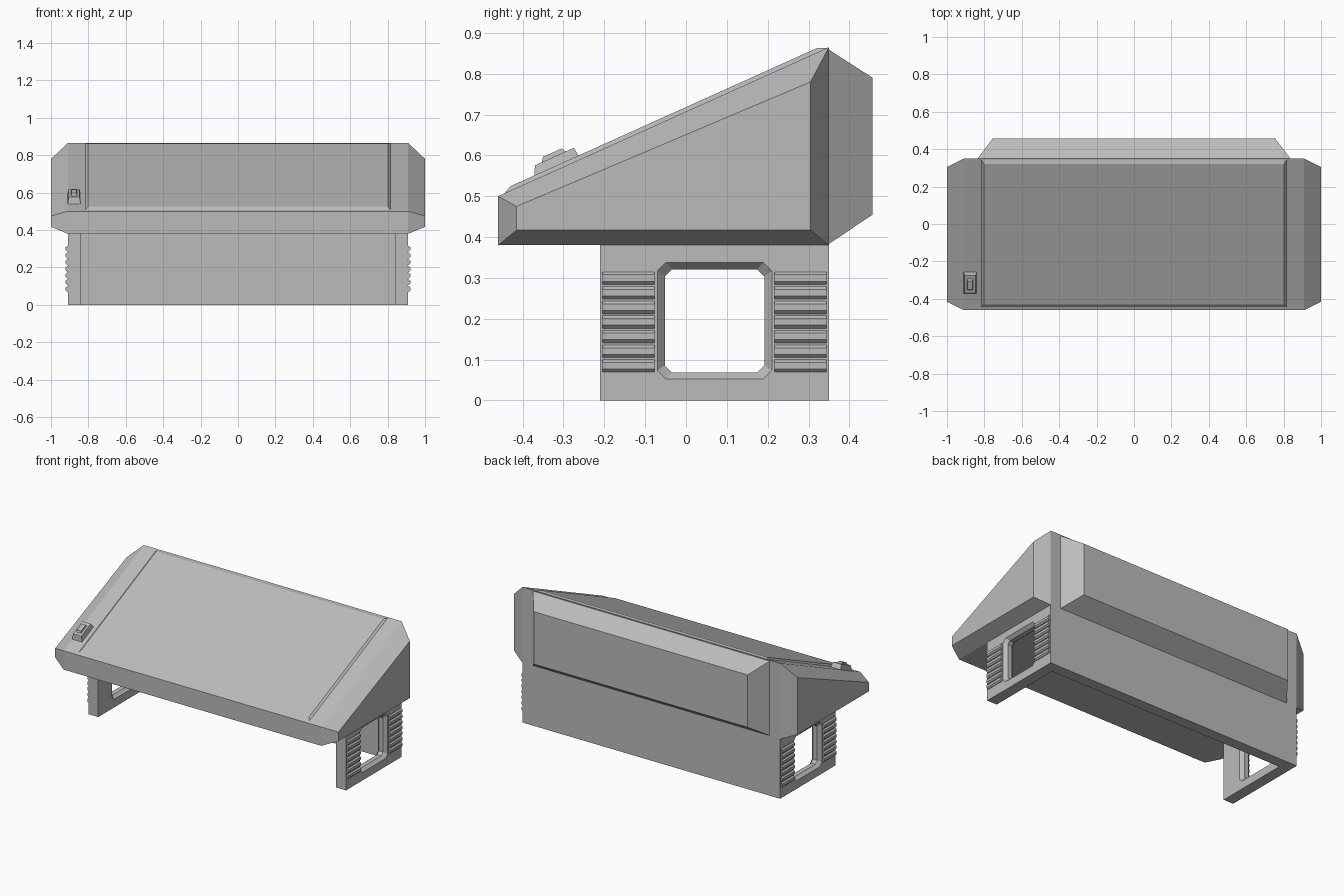
import bpy, bmesh
from mathutils import Vector

cube = bpy.data.objects.get("Cube")
if cube:
    bpy.data.objects.remove(cube, do_unlink=True)

grey = bpy.data.materials.new("plain_grey")
grey.use_nodes = True
colour = (0.5, 0.5, 0.5, 1)
grey.diffuse_color = colour
grey.node_tree.nodes["Principled BSDF"].inputs["Base Color"].default_value = colour


def loft(name, rings):
    """Solid through a list of matching rings, capped at both ends."""
    bm = bmesh.new()
    loops = [[bm.verts.new(p) for p in ring] for ring in rings]
    n = len(loops[0])
    for a, b in zip(loops, loops[1:]):
        for i in range(n):
            j = (i + 1) % n
            bm.faces.new((a[i], a[j], b[j], b[i]))
    bm.faces.new(loops[0])
    bm.faces.new(loops[-1])
    bmesh.ops.recalc_face_normals(bm, faces=bm.faces)
    mesh = bpy.data.meshes.new(name)
    bm.to_mesh(mesh)
    bm.free()
    mesh.materials.append(grey)
    obj = bpy.data.objects.new(name, mesh)
    bpy.context.collection.objects.link(obj)
    return obj


def side_ring(x, profile):
    return [(x, y, z) for y, z in profile]


def deck_z(y):
    """Height of the sloping top at depth y."""
    return 0.5 + (y + 0.46) * 0.365 / 0.81


def deck_ring(x0, x1, y0, y1, lift):
    return [(x, y, deck_z(y) + lift)
            for x, y in ((x0, y0), (x1, y0), (x1, y1), (x0, y1))]


def octagon(x, y0, y1, z0, z1, c):
    return side_ring(x, [(y0 + c, z0), (y1 - c, z0), (y1, z0 + c), (y1, z1 - c),
                         (y1 - c, z1), (y0 + c, z1), (y0, z1 - c), (y0, z0 + c)])


# Wedge body with chamfered ends
full = [(-0.46, 0.38), (-0.46, 0.5), (0.35, 0.865), (0.35, 0.38)]
small = [(-0.415, 0.417), (-0.415, 0.475), (0.305, 0.78), (0.305, 0.417)]
loft("wedge_body", [side_ring(-1, small), side_ring(-0.91, full),
                    side_ring(0.91, full), side_ring(1, small)])

# Raised panel on the sloping top
loft("top_panel", [deck_ring(-0.815, 0.815, -0.445, 0.345, 0),
                   deck_ring(-0.803, 0.803, -0.43, 0.322, 0.011)])

# Tapered housing on the back
loft("rear_housing", [
    [(x, y, z) for x, z in ((-w, z0), (w, z0), (w, z1), (-w, z1))]
    for y, w, z0, z1 in ((0.345, 0.84, 0.38, 0.862), (0.457, 0.755, 0.455, 0.79))])

# Switch: a tapered base with a rocker on it
loft("switch_base", [deck_ring(-0.912, -0.84, -0.372, -0.255, -0.005),
                     deck_ring(-0.905, -0.847, -0.37, -0.275, 0.035)])
loft("switch_rocker", [deck_ring(-0.893, -0.86, -0.355, -0.29, 0.03),
                       deck_ring(-0.89, -0.863, -0.35, -0.305, 0.047)])

# Side legs with a bevelled window and rows of ribs
for side, s in (("left", 1), ("right", -1)):
    plate = [(-0.21, 0), (0.35, 0), (0.35, 0.38), (-0.21, 0.38)]
    leg = loft(side + "_leg", [side_ring(s * 0.84, plate), side_ring(s * 0.91, plate)])

    wide = (-0.075, 0.215, 0.048, 0.342, 0.022)
    narrow = (-0.052, 0.192, 0.068, 0.321, 0.018)
    cutter = loft("window_cutter", [octagon(s * x, *size) for x, size in
                                    ((0.835, wide), (0.86, narrow),
                                     (0.89, narrow), (0.915, wide))])
    cutter.hide_render = True
    cut = leg.modifiers.new("window", "BOOLEAN")
    cut.operation = "DIFFERENCE"
    cut.solver = "EXACT"
    cut.object = cutter
    bpy.context.view_layer.objects.active = leg
    bpy.ops.object.modifier_apply(modifier=cut.name)
    bpy.data.objects.remove(cutter, do_unlink=True)

    for group, y0, y1 in (("front", -0.204, -0.077), ("back", 0.217, 0.344)):
        for i in range(7):
            z = 0.069 + i * 0.0358
            section = [(0.905, z), (0.913, z), (0.921, z + 0.008),
                       (0.921, z + 0.024), (0.913, z + 0.031), (0.905, z + 0.031)]
            loft(f"{side}_{group}_rib_{i + 1}",
                 [[(s * x, y, h) for x, h in section] for y in (y0, y1)])

# Back wall joining the legs
wall = [(0.28, 0), (0.35, 0), (0.35, 0.38), (0.28, 0.38)]
loft("back_wall", [side_ring(-0.84, wall), side_ring(0.84, wall)])
